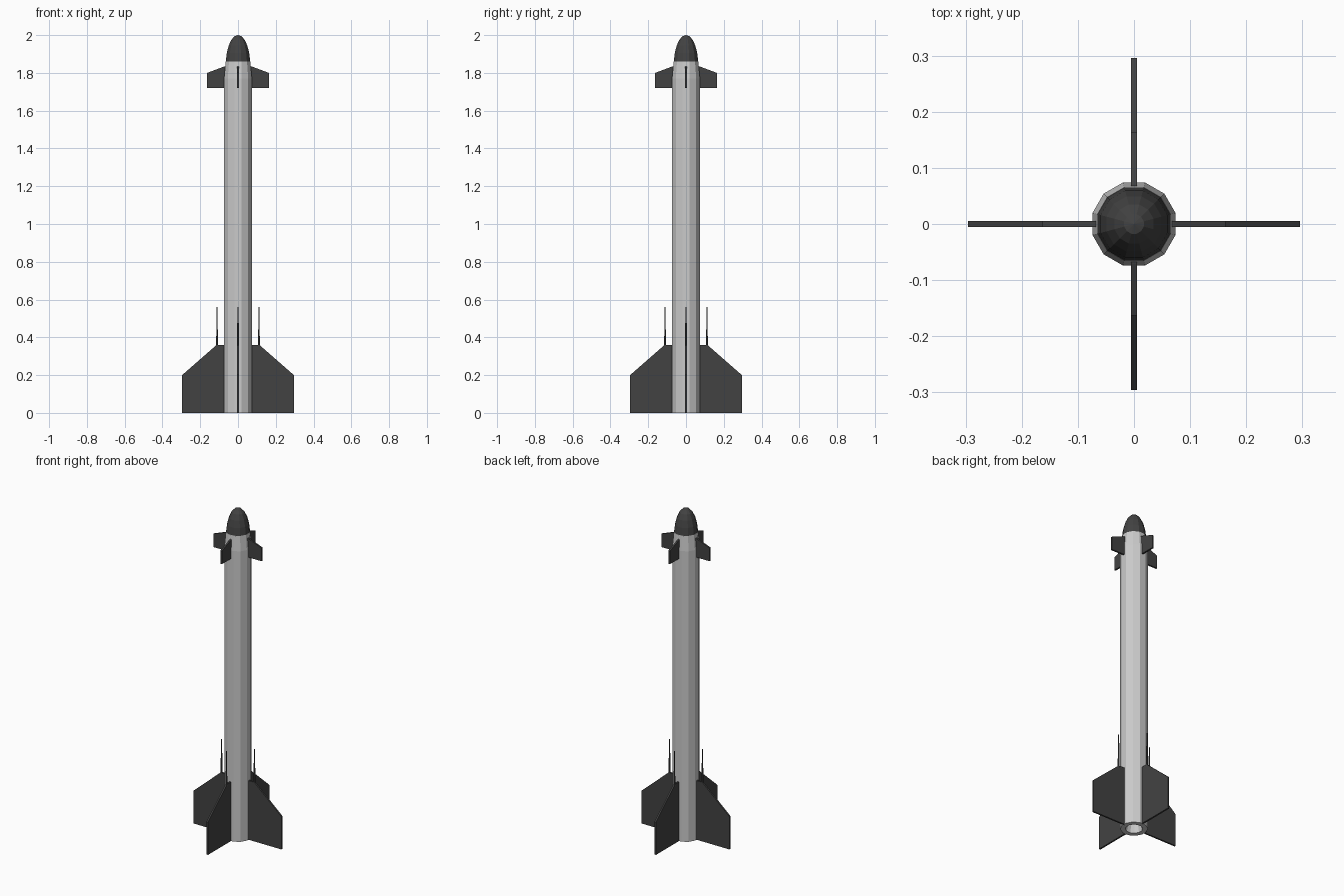
import bpy, bmesh
from math import sin, cos, pi
from mathutils import Matrix

if "Cube" in bpy.data.objects:
    bpy.data.objects.remove(bpy.data.objects["Cube"])

dark = bpy.data.materials.new("dark_grey")
dark.diffuse_color = (0.055, 0.055, 0.055, 1)
dark.use_nodes = True
dark.node_tree.nodes["Principled BSDF"].inputs["Base Color"].default_value = dark.diffuse_color


def finish(name, bm, mat=None):
    bmesh.ops.remove_doubles(bm, verts=bm.verts, dist=1e-5)
    bmesh.ops.recalc_face_normals(bm, faces=bm.faces)
    me = bpy.data.meshes.new(name)
    bm.to_mesh(me)
    bm.free()
    if mat:
        me.materials.append(mat)
    ob = bpy.data.objects.new(name, me)
    bpy.context.collection.objects.link(ob)
    return ob


def lathe(name, profile, sides=12, mat=None, offset=(0, 0), turn=0):
    """Flat-sided turned solid from (radius, z) points."""
    bm = bmesh.new()
    rings = []
    for r, z in profile:
        angles = [2 * pi * (i + 0.5) / sides for i in range(sides)]
        rings.append([bm.verts.new((r * cos(a) + offset[0], r * sin(a) + offset[1], z))
                      for a in angles])
    for lo, hi in zip(rings, rings[1:]):
        for i in range(sides):
            j = (i + 1) % sides
            bm.faces.new((lo[i], lo[j], hi[j], hi[i]))
    bm.transform(Matrix.Rotation(turn, 4, 'Z'))
    return finish(name, bm, mat)


def plate(name, outline, thickness, turn):
    """Flat fin from an (x, z) outline, turned about the body axis."""
    bm = bmesh.new()
    face = bm.faces.new([bm.verts.new((x, -thickness / 2, z)) for x, z in outline])
    ext = bmesh.ops.extrude_face_region(bm, geom=[face])
    verts = [g for g in ext["geom"] if isinstance(g, bmesh.types.BMVert)]
    bmesh.ops.translate(bm, verts=verts, vec=(0, thickness, 0))
    bm.transform(Matrix.Rotation(turn, 4, 'Z'))
    return finish(name, bm, dark)


# Body tube with tapered shoulder and recessed exhaust opening
lathe("body", [(0, 0.05), (0.036, 0.05), (0.048, 0), (0.0765, 0),
               (0.0765, 1.77), (0.0675, 1.86), (0, 1.86)])

# Rounded nose
lathe("nose_cone", [(0, 1.86), (0.067, 1.86), (0.0615, 1.905), (0.051, 1.945),
                    (0.036, 1.976), (0.018, 1.995), (0, 2.0)], mat=dark)

# Four tail fins with spikes, four small forward fins
for k in range(4):
    turn = k * pi / 2
    plate(f"tail_fin_{k + 1}", [(0.065, 0), (0.296, 0), (0.296, 0.2),
                                (0.113, 0.36), (0.065, 0.36)], 0.01, turn)
    plate(f"forward_fin_{k + 1}", [(0.058, 1.72), (0.163, 1.72), (0.163, 1.80),
                                   (0.07, 1.835), (0.058, 1.835)], 0.01, turn)
    lathe(f"fin_spike_{k + 1}", [(0, 0.345), (0.0055, 0.345), (0.003, 0.56), (0, 0.56)],
          sides=6, mat=dark, offset=(0.111, 0), turn=turn)
